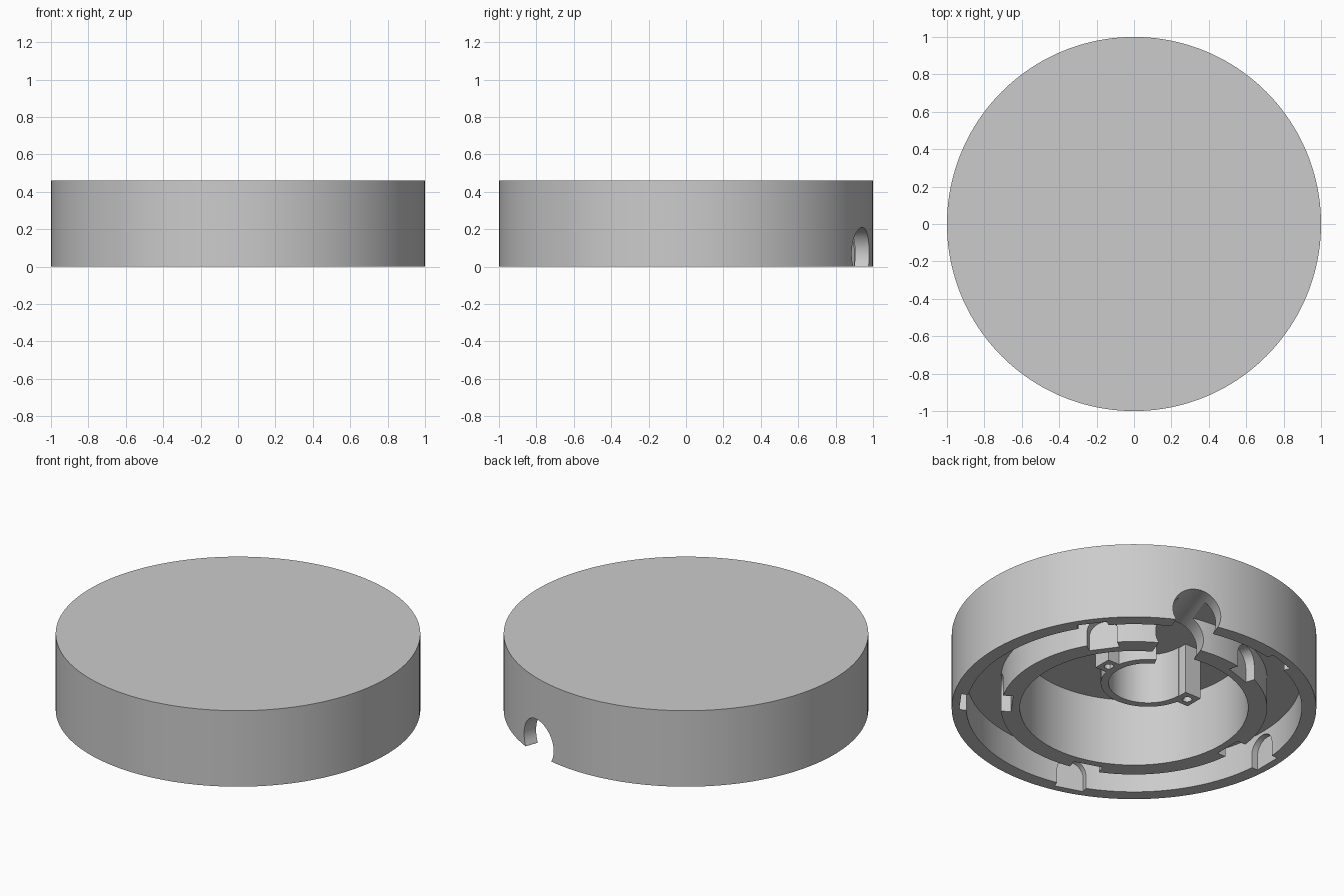
import bpy, bmesh
from math import sin, cos, pi, radians
from mathutils import Vector

if "Cube" in bpy.data.objects:
    bpy.data.objects.remove(bpy.data.objects["Cube"])

grey = bpy.data.materials.new("plain_grey")
grey.use_nodes = True
grey.diffuse_color = (0.6, 0.6, 0.6, 1)
grey.node_tree.nodes["Principled BSDF"].inputs["Base Color"].default_value = (0.6, 0.6, 0.6, 1)


def finish(name, bm):
    bmesh.ops.recalc_face_normals(bm, faces=bm.faces)
    mesh = bpy.data.meshes.new(name)
    bm.to_mesh(mesh)
    bm.free()
    obj = bpy.data.objects.new(name, mesh)
    mesh.materials.append(grey)
    bpy.context.collection.objects.link(obj)
    return obj


def prism(name, points, vector):
    """Extrude a flat outline along a vector."""
    bm = bmesh.new()
    face = bm.faces.new([bm.verts.new(p) for p in points])
    new = bmesh.ops.extrude_face_region(bm, geom=[face])["geom"]
    moved = [v for v in new if isinstance(v, bmesh.types.BMVert)]
    bmesh.ops.translate(bm, verts=moved, vec=vector)
    return finish(name, bm)


def revolve(name, profile, steps=160):
    """Spin an (r, z) profile whose ends lie on the axis."""
    bm = bmesh.new()
    verts = [bm.verts.new((r, 0, z)) for r, z in profile]
    edges = [bm.edges.new(pair) for pair in zip(verts, verts[1:])]
    bmesh.ops.spin(bm, geom=verts + edges, cent=(0, 0, 0), axis=(0, 0, 1),
                   angle=2 * pi, steps=steps)
    bmesh.ops.remove_doubles(bm, verts=bm.verts, dist=0.0005)
    return finish(name, bm)


def radial_prism(name, outline, angle, start, end):
    """Extrude an outline (sideways, z) outward along a radius."""
    out = Vector((cos(angle), sin(angle), 0))
    side = Vector((-sin(angle), cos(angle), 0))
    pts = [out * start + side * u + Vector((0, 0, z)) for u, z in outline]
    return prism(name, pts, out * (end - start))


def cut(target, cutter):
    cutter.hide_render = True
    mod = target.modifiers.new("cut", 'BOOLEAN')
    mod.operation = 'DIFFERENCE'
    mod.solver = 'EXACT'
    mod.object = cutter
    bpy.context.view_layer.objects.active = target
    bpy.ops.object.modifier_apply(modifier=mod.name)
    bpy.data.objects.remove(cutter)


def smooth(obj):
    bpy.ops.object.select_all(action='DESELECT')
    obj.select_set(True)
    bpy.context.view_layer.objects.active = obj
    bpy.ops.object.shade_smooth_by_angle(angle=radians(30))


# Round housing: outer rim, groove, inner ring, central cavity
HEIGHT, CEILING, GROOVE = 0.46, 0.41, 0.19
housing = revolve("housing", [
    (0, HEIGHT), (1, HEIGHT), (1, 0), (0.92, 0), (0.92, GROOVE),
    (0.73, GROOVE), (0.73, 0), (0.626, 0), (0.626, CEILING), (0, CEILING)])

# Five arched slots in the ring and the rim's inner wall
W, SPRING = 0.085, 0.085
arch = [(W * cos(t * pi / 16), SPRING + W * sin(t * pi / 16)) for t in range(17)]
arch += [(-W, -0.05), (W, -0.05)]
for k in range(5):
    angle = radians(36 + 72 * k)
    cut(housing, radial_prism("slot_cutter", arch, angle, 0.67, 0.955))

# Round cable passage through rim and ring
circle = [(0.14 * cos(t * pi / 24), 0.07 + 0.14 * sin(t * pi / 24)) for t in range(48)]
cut(housing, radial_prism("cable_cutter", circle, radians(70.4), 0.45, 1.1))
smooth(housing)

# Open socket wall hanging from the cavity ceiling
CY, LOW, TOP = 0.12, 0.105, 0.42
arc = [radians(180 + 240 * i / 48) for i in range(49)]
outline = [(0.26 * cos(a), CY + 0.26 * sin(a), LOW) for a in arc]
outline += [(0.217 * cos(a), CY + 0.217 * sin(a), LOW) for a in reversed(arc)]
socket = prism("socket_wall", outline, (0, 0, TOP - LOW))
smooth(socket)

# Screw lugs on both sides of the socket
for name, s in (("left_screw_lug", 1), ("right_screw_lug", -1)):
    lug = prism(name, [(s * x, CY + y, LOW) for x, y in
                       ((0.222, -0.055), (0.33, -0.055), (0.33, 0.055), (0.222, 0.055))],
                (0, 0, TOP - LOW))
    hole = [(s * 0.28 + 0.026 * cos(t * pi / 12), CY + 0.026 * sin(t * pi / 12), LOW - 0.02)
            for t in range(24)]
    cut(lug, prism("screw_cutter", hole, (0, 0, 0.17)))
    smooth(lug)
